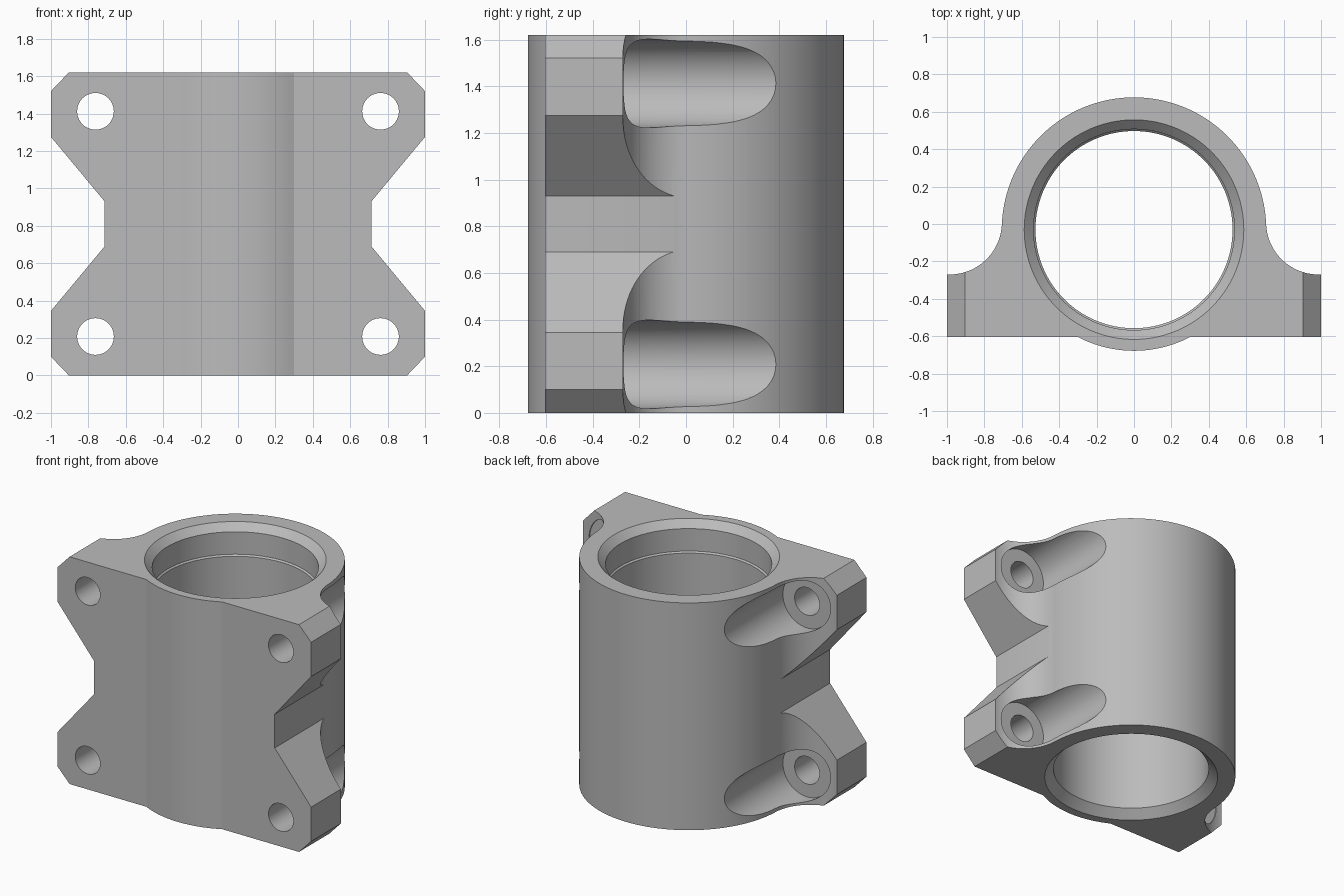
import bpy, bmesh
from math import sin, cos, pi, atan2, hypot, sqrt, radians
from mathutils import Matrix

cube = bpy.data.objects.get("Cube")
if cube:
    bpy.data.objects.remove(cube)

HEIGHT = 1.62
AXIS_Y = -0.03        # centre line of the bore
OUTER, FRONT_R = 0.707, 0.648
PLATE_Y = -0.605      # flat mounting face
EAR_Y = -0.27         # rear face of the ears


def arc(cx, cy, r, a0, a1, n):
    return [(cx + r * cos(a0 + (a1 - a0) * i / n),
             cy + r * sin(a0 + (a1 - a0) * i / n)) for i in range(n + 1)]


def make_object(name, bm):
    bmesh.ops.recalc_face_normals(bm, faces=bm.faces)
    mesh = bpy.data.meshes.new(name)
    bm.to_mesh(mesh)
    bm.free()
    obj = bpy.data.objects.new(name, mesh)
    bpy.context.collection.objects.link(obj)
    return obj


def prism(name, points, lo, hi, along_y=False):
    """Extrude a closed profile along z, or an x-z profile along y."""
    bm = bmesh.new()
    place = (lambda u, v, w: (u, w, v)) if along_y else (lambda u, v, w: (u, v, w))
    face = bm.faces.new([bm.verts.new(place(u, v, lo)) for u, v in points])
    new = bmesh.ops.extrude_face_region(bm, geom=[face])["geom"]
    top = [v for v in new if isinstance(v, bmesh.types.BMVert)]
    bmesh.ops.translate(bm, verts=top, vec=place(0, 0, hi - lo))
    return make_object(name, bm)


def lathe(name, profile, steps):
    """Spin an (r, z) profile that starts and ends on the axis."""
    bm = bmesh.new()
    verts = [bm.verts.new((r, 0, z)) for r, z in profile]
    edges = [bm.edges.new(p) for p in zip(verts, verts[1:])]
    bmesh.ops.spin(bm, geom=verts + edges, axis=(0, 0, 1), cent=(0, 0, 0),
                   angle=2 * pi, steps=steps)
    bmesh.ops.remove_doubles(bm, verts=bm.verts, dist=1e-5)
    bmesh.ops.translate(bm, verts=bm.verts, vec=(0, AXIS_Y, 0))
    return make_object(name, bm)


def cut(target, tool, operation="DIFFERENCE"):
    tool.hide_render = True
    mod = target.modifiers.new(tool.name, "BOOLEAN")
    mod.operation, mod.solver, mod.object = operation, "EXACT", tool
    bpy.context.view_layer.objects.active = target
    bpy.ops.object.modifier_apply(modifier=mod.name)
    bpy.data.objects.remove(tool)


# Plan outline: front bulge, ear, fillet and rear barrel
fillet_r = 0.28
fy = EAR_Y + fillet_r
fx = sqrt((OUTER + fillet_r) ** 2 - (fy - AXIS_Y) ** 2)
tangent = atan2(fy - AXIS_Y, fx)
drop = PLATE_Y - AXIS_Y
bulge_a = atan2(drop, sqrt(FRONT_R ** 2 - drop ** 2))
half = arc(0, AXIS_Y, FRONT_R, -pi / 2, bulge_a, 10)
half += [(1, PLATE_Y), (1, EAR_Y)]
half += arc(fx, fy, fillet_r, -pi / 2, tangent - pi, 20)
half += arc(0, AXIS_Y, OUTER, tangent, pi / 2, 40)[1:]
outline = half + [(-x, y) for x, y in reversed(half[1:-1])]
body = prism("bearing_housing", outline, 0, HEIGHT)

# Front silhouette with clipped corners and waisted sides
lower = [(0.905, 0), (1, 0.1), (1, 0.345), (0.713, 0.69)]
side = lower + [(x, HEIGHT - z) for x, z in reversed(lower)]
side[0], side[-1] = (0.895, -0.01), (0.895, HEIGHT + 0.01)
silhouette = side + [(-x, z) for x, z in reversed(side)]
cut(body, prism("silhouette_tool", silhouette, -1, 1, True), "INTERSECT")

# Stepped bore with chamfered mouths
bore, seat, mouth, over = 0.527, 0.537, 0.587, 0.05
bore_profile = [(0, -over), (mouth + over, -over), (bore, mouth - bore),
                (bore, HEIGHT - 0.22), (seat, HEIGHT - 0.21),
                (seat, HEIGHT - mouth + seat),
                (mouth + over, HEIGHT + over), (0, HEIGHT + over)]
cut(body, lathe("bore_tool", bore_profile, 128))

# Bolt holes and the round pockets behind them
for sx in (-1, 1):
    for z in (0.208, HEIGHT - 0.208):
        for name, r, lo in (("bolt_hole_tool", 0.098, -1), ("pocket_tool", 0.19, -0.275)):
            ring = arc(sx * 0.762, z, r, 0, 2 * pi, 48)[:-1]
            cut(body, prism(name, ring, lo, 1, True))

# Bare metal finish
metal = bpy.data.materials.new("light_grey_metal")
metal.use_nodes = True
grey = (0.5, 0.5, 0.5, 1)
metal.diffuse_color = grey
metal.node_tree.nodes["Principled BSDF"].inputs["Base Color"].default_value = grey
body.data.materials.clear()
body.data.materials.append(metal)
for poly in body.data.polygons:
    poly.material_index = 0

bpy.ops.object.select_all(action="DESELECT")
body.select_set(True)
bpy.context.view_layer.objects.active = body
bpy.ops.object.shade_smooth_by_angle(angle=radians(25))
